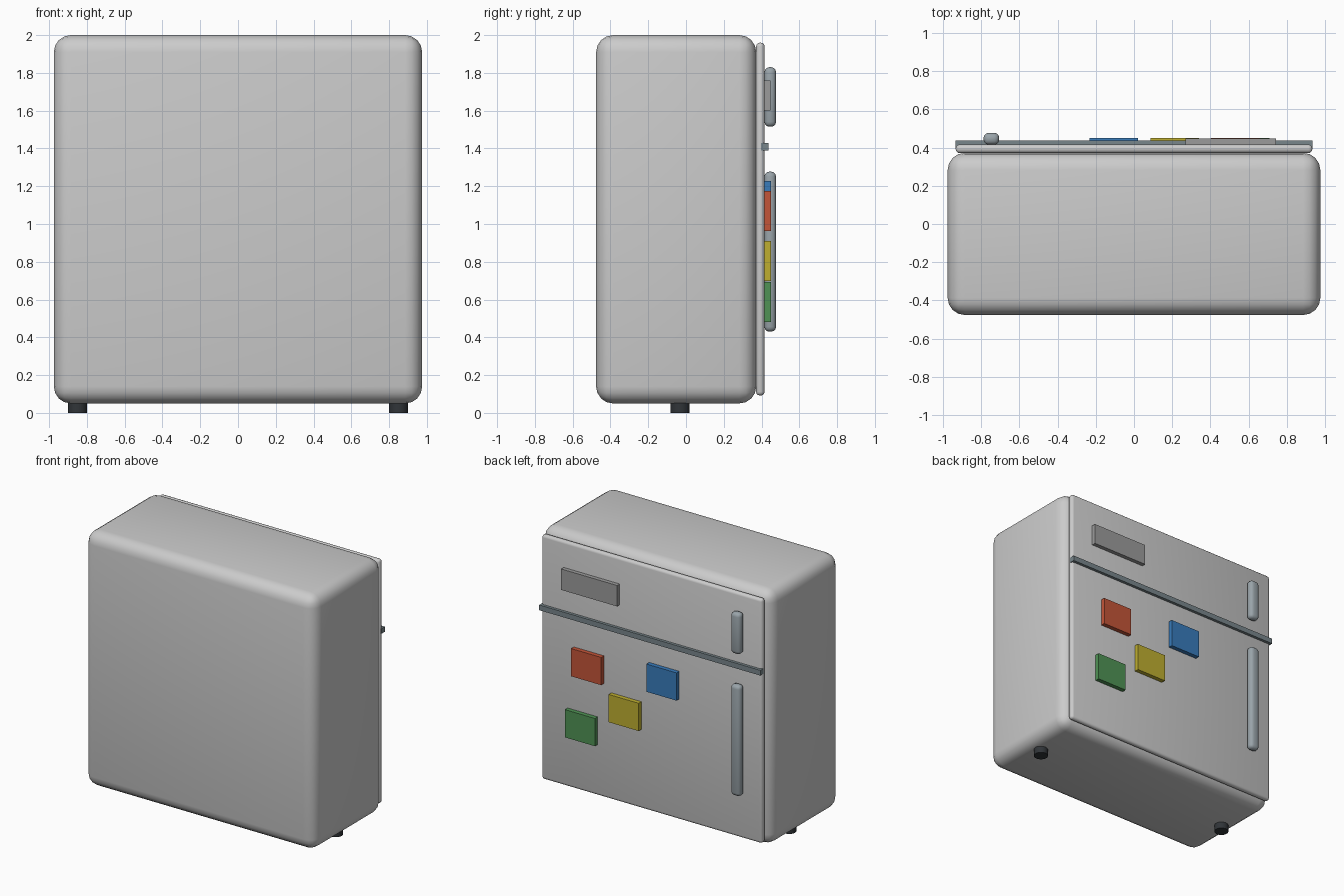
import bpy
import math

if "Cube" in bpy.data.objects:
    bpy.data.objects.remove(bpy.data.objects["Cube"])


def material(name, rgb):
    m = bpy.data.materials.new(name)
    m.diffuse_color = (*rgb, 1)
    m.use_nodes = True
    m.node_tree.nodes["Principled BSDF"].inputs["Base Color"].default_value = m.diffuse_color
    return m


def finish(ob, name, mat=None, smooth=False):
    ob.name = name
    if mat:
        ob.data.materials.append(mat)
    if smooth:
        bpy.ops.object.shade_smooth_by_angle(angle=math.radians(40))
    return ob


def box(name, x, y, z, mat=None, bevel=0, segments=4):
    """Box from (min, max) ranges, with an optional rounded edge."""
    bpy.ops.mesh.primitive_cube_add(size=1)
    ob = bpy.context.object
    ob.location = [(a + b) / 2 for a, b in (x, y, z)]
    ob.scale = [b - a for a, b in (x, y, z)]
    bpy.ops.object.transform_apply(location=False, rotation=False, scale=True)
    if bevel:
        mod = ob.modifiers.new("rounded_edges", 'BEVEL')
        mod.width = bevel
        mod.segments = segments
        bpy.ops.object.modifier_apply(modifier=mod.name)
    return finish(ob, name, mat, bool(bevel))


steel = material("steel", (0.32, 0.37, 0.40))
seal = material("seal", (0.19, 0.24, 0.26))
plate_grey = material("plate_grey", (0.33, 0.33, 0.33))
rubber = material("rubber", (0.03, 0.035, 0.04))

# Cabinet and door panel
box("cabinet", (-0.975, 0.975), (-0.476, 0.372), (0.05, 2.0), bevel=0.09)
box("door_panel", (-0.933, 0.933), (0.371, 0.416), (0.092, 1.96), bevel=0.02, segments=3)

# Divider strip between freezer and fridge sections
box("divider_strip", (-0.935, 0.935), (0.396, 0.438), (1.39, 1.43), seal)

# Handles
for name, z in (("freezer_handle", (1.515, 1.83)), ("fridge_handle", (0.43, 1.277))):
    box(name, (-0.787, -0.705), (0.415, 0.477), z, steel, bevel=0.026, segments=3)

# Blank name plate
box("front_plate", (0.27, 0.743), (0.41, 0.447), (1.60, 1.76), plate_grey)

# Fridge magnets: colour, centre x, centre z
magnets = {
    "blue": ((0.04, 0.20, 0.50), -0.107, 1.121),
    "red": ((0.55, 0.09, 0.04), 0.53, 1.069),
    "yellow": ((0.52, 0.43, 0.03), 0.213, 0.803),
    "green": ((0.08, 0.29, 0.09), 0.583, 0.588),
}
for colour, (rgb, x, z) in magnets.items():
    box(colour + "_magnet", (x - 0.127, x + 0.127), (0.41, 0.449),
        (z - 0.106, z + 0.106), material(colour, rgb))

# Feet
for side, x in (("left", -0.85), ("right", 0.85)):
    bpy.ops.mesh.primitive_cylinder_add(vertices=24, radius=0.051, depth=0.06,
                                        location=(x, -0.032, 0.03))
    finish(bpy.context.object, side + "_foot", rubber, True)
